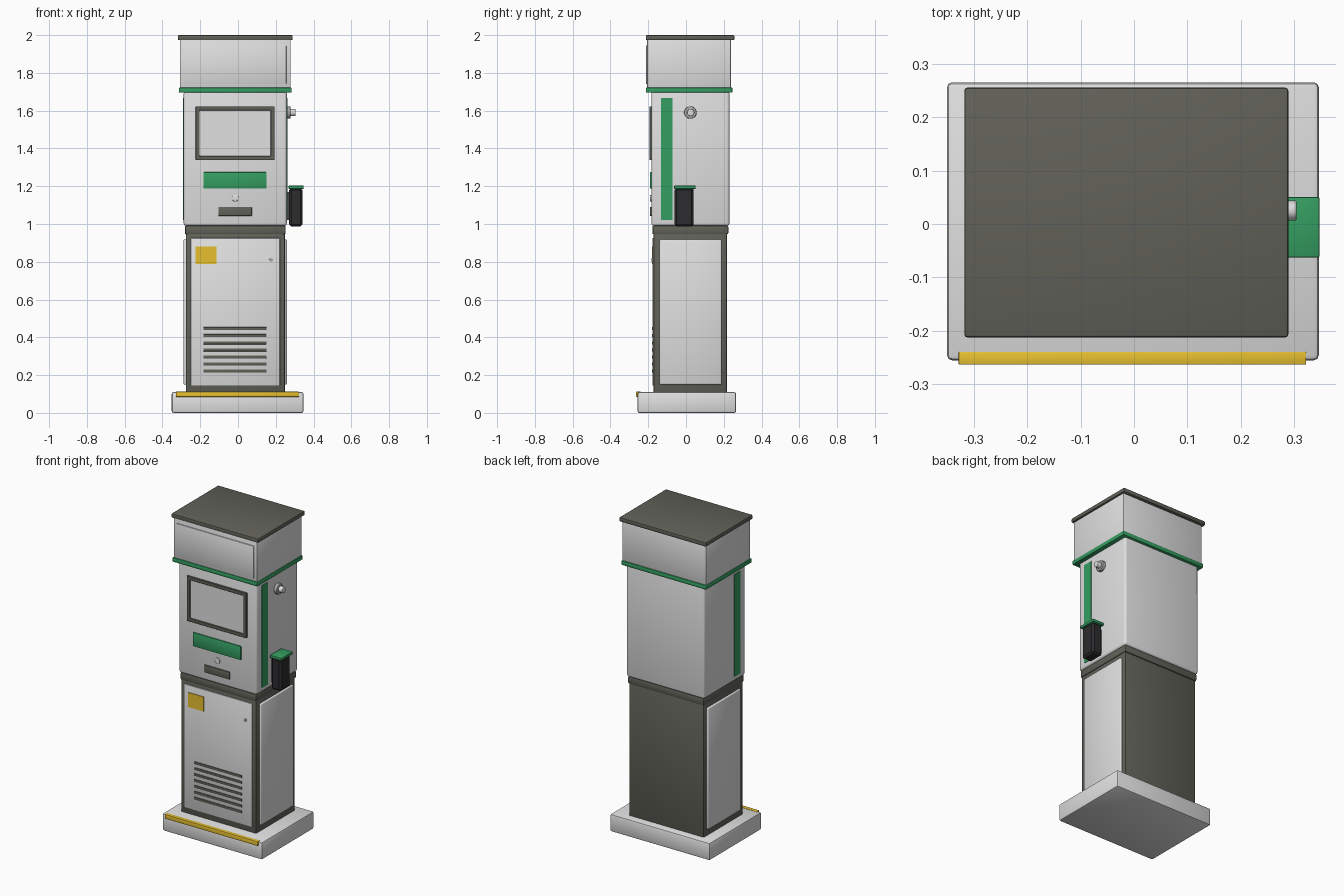
import bpy
import bmesh
import math
from mathutils import Vector

cube = bpy.data.objects.get("Cube")
if cube:
    bpy.data.objects.remove(cube, do_unlink=True)


def material(name, r, g, b):
    m = bpy.data.materials.new(name)
    m.use_nodes = True
    m.diffuse_color = (r, g, b, 1)
    m.node_tree.nodes["Principled BSDF"].inputs["Base Color"].default_value = (r, g, b, 1)
    return m


light = material("light grey", 0.75, 0.75, 0.75)
dark = material("dark grey", 0.12, 0.12, 0.1)
green = material("green", 0.035, 0.34, 0.12)
yellow = material("yellow", 0.8, 0.53, 0.03)
black = material("black", 0.025, 0.025, 0.028)
steel = material("steel", 0.4, 0.4, 0.4)


def finish(name, bm, mat, bevel=0.0, segments=2, soft=False):
    mesh = bpy.data.meshes.new(name)
    bmesh.ops.recalc_face_normals(bm, faces=bm.faces)
    if bevel:
        bmesh.ops.bevel(bm, geom=bm.edges[:], offset=bevel, segments=segments,
                        profile=0.5, affect='EDGES', clamp_overlap=True)
    bm.to_mesh(mesh)
    bm.free()
    mesh.materials.append(mat)
    obj = bpy.data.objects.new(name, mesh)
    bpy.context.collection.objects.link(obj)
    bpy.ops.object.select_all(action='DESELECT')
    obj.select_set(True)
    bpy.context.view_layer.objects.active = obj
    if soft:
        bpy.ops.object.shade_smooth()
    else:
        bpy.ops.object.shade_smooth_by_angle(angle=math.radians(30))
    return obj


def box(name, mat, x, y, z, bevel=0.0, **kw):
    """Box spanning the (low, high) pairs x, y and z."""
    bm = bmesh.new()
    bmesh.ops.create_cube(bm, size=1)
    for v in bm.verts:
        v.co = Vector([(a + b) / 2 + c * (b - a) for c, (a, b) in zip(v.co, (x, y, z))])
    return finish(name, bm, mat, bevel, **kw)


def cylinder(name, mat, start, axis, length, radius, bevel=0.0):
    bm = bmesh.new()
    bmesh.ops.create_cone(bm, cap_ends=True, segments=24, radius1=radius,
                          radius2=radius, depth=length)
    turn = Vector(axis).to_track_quat('Z', 'Y')
    for v in bm.verts:
        v.co = turn @ (v.co + Vector((0, 0, length / 2))) + Vector(start)
    return finish(name, bm, mat, bevel)


def frame(name, mat, x, z, border, back, front):
    """Rectangular picture frame facing -y."""
    bm = bmesh.new()
    rings = []
    for y in (back, front):
        for b in (0, border):
            rings.append([bm.verts.new((px, y, pz)) for px, pz in (
                (x[0] + b, z[0] + b), (x[1] - b, z[0] + b),
                (x[1] - b, z[1] - b), (x[0] + b, z[1] - b))])
    outer_b, inner_b, outer_f, inner_f = rings
    for p, q in ((outer_b, inner_b), (outer_f, inner_f), (outer_b, outer_f), (inner_b, inner_f)):
        for i in range(4):
            j = (i + 1) % 4
            bm.faces.new((p[i], p[j], q[j], q[i]))
    return finish(name, bm, mat, 0.002, segments=1)


MID = -0.0145  # centre line of the cabinet


def wide(half):
    return (MID - half, MID + half)


# Plinth with safety strip
box("plinth", light, (-0.351, 0.347), (-0.256, 0.266), (0, 0.11), 0.01)
box("safety_strip", yellow, (-0.329, 0.323), (-0.264, -0.24), (0.085, 0.112), 0.002)

# Lower cabinet
box("lower_cabinet", dark, wide(0.262), (-0.172, 0.217), (0.1, 0.96), 0.006)
box("front_door", light, wide(0.236), (-0.177, -0.15), (0.145, 0.925), 0.002)
for side, name in ((-1, "right"), (1, "left")):
    x = sorted((MID + side * 0.24, MID + side * 0.274))
    box(name + "_side_panel", light, x, (-0.14, 0.188), (0.15, 0.918), 0.006, soft=True)
box("warning_label", yellow, (-0.224, -0.114), (-0.181, -0.17), (0.788, 0.88))
cylinder("door_lock", steel, (0.175, -0.17, 0.811), (0, -1, 0), 0.013, 0.01, 0.002)
for i in range(7):
    z = 0.222 + i * 0.0373
    box(f"vent_slat_{i + 1}", dark, (-0.183, 0.151), (-0.181, -0.17), (z - 0.008, z + 0.008), 0.002)

# Collar between lower and upper cabinets
box("collar", dark, wide(0.267), (-0.178, 0.224), (0.945, 0.992), 0.008)

# Upper cabinet and front controls
box("upper_cabinet", light, wide(0.273), (-0.183, 0.23), (0.99, 1.705), 0.014, segments=3)
frame("screen_frame", dark, (-0.225, 0.194), (1.338, 1.623), 0.022, -0.175, -0.193)
box("screen", light, (-0.206, 0.175), (-0.186, -0.175), (1.357, 1.604))
box("green_plate", green, (-0.183, 0.151), (-0.19, -0.18), (1.187, 1.274), 0.002)
cylinder("push_button", light, (MID, -0.175, 1.137), (0, -1, 0), 0.015, 0.018, 0.003)
box("card_slot", dark, (-0.104, 0.073), (-0.191, -0.175), (1.043, 1.09), 0.003)

# Side stripes
for side, name in ((-1, "right"), (1, "left")):
    x = sorted((MID + side * 0.268, MID + side * 0.276))
    box(name + "_stripe", green, x, (-0.132, -0.071), (1.02, 1.667))

# Side socket
cylinder("socket_flange", steel, (0.25, 0.023, 1.59), (1, 0, 0), 0.028, 0.033, 0.004)
cylinder("socket_neck", light, (0.26, 0.025, 1.59), (1, 0, 0), 0.045, 0.019, 0.003)

# Nozzle holster
box("holster_bracket", dark, (0.255, 0.28), (-0.035, 0.02), (1.02, 1.17))
box("holster", black, (0.271, 0.341), (-0.06, 0.041), (0.987, 1.19), 0.011, segments=1)
box("holster_lid", green, (0.268, 0.348), (-0.063, 0.051), (1.186, 1.203), 0.003)

# Head: green band, box, front panel and roof
box("green_band", green, wide(0.299), (-0.213, 0.246), (1.695, 1.723), 0.007)
box("head", light, wide(0.293), (-0.206, 0.238), (1.71, 1.985), 0.004)
box("head_front_panel", light, wide(0.27), (-0.212, -0.2), (1.74, 1.945), 0.003)
box("roof", dark, wide(0.304), (-0.213, 0.256), (1.973, 2.0), 0.006)
